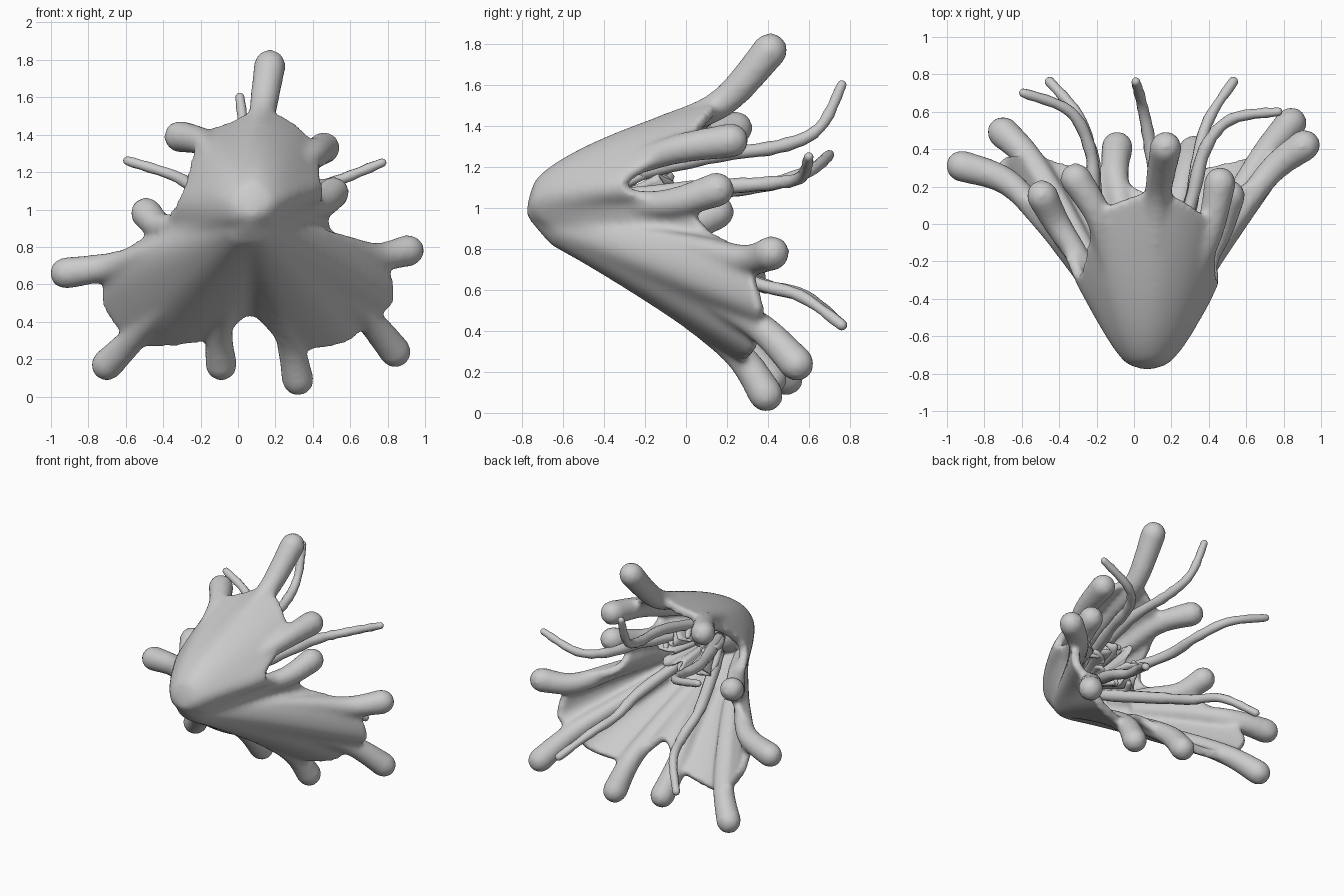
import bpy, bmesh, math, random
from mathutils import Vector as V

if "Cube" in bpy.data.objects:
    bpy.data.objects.remove(bpy.data.objects["Cube"])
random.seed(4)

APEX = V((0.07, -0.75, 0.97))
# rim of the bell: (finger base, finger tip, following notch)
ARMS = [
    ((0.13, 0.17, 1.51), (0.17, 0.41, 1.77), (0.30, 0.10, 1.43)),
    ((0.41, -0.03, 1.29), (0.46, 0.22, 1.33), (0.43, -0.30, 1.11)),
    ((0.45, -0.05, 1.03), (0.51, 0.15, 1.09), (0.50, 0.15, 0.86)),
    ((0.74, 0.29, 0.75), (0.91, 0.42, 0.78), (0.82, 0.37, 0.52)),
    ((0.69, 0.36, 0.42), (0.84, 0.54, 0.24), (0.56, 0.33, 0.30)),
    ((0.28, 0.26, 0.28), (0.32, 0.39, 0.09), (0.08, 0.16, 0.45)),
    ((-0.10, 0.26, 0.34), (-0.09, 0.41, 0.17), (-0.35, 0.31, 0.29)),
    ((-0.56, 0.35, 0.31), (-0.70, 0.49, 0.17), (-0.71, 0.34, 0.50)),
    ((-0.67, 0.22, 0.70), (-0.92, 0.31, 0.66), (-0.50, 0.11, 0.83)),
    ((-0.41, 0.00, 0.91), (-0.49, 0.15, 0.98), (-0.28, -0.27, 1.08)),
    ((-0.19, 0.04, 1.36), (-0.31, 0.24, 1.39), (-0.02, 0.14, 1.45)),
]


def catmull(p, n, closed=False):
    p = [V(q) for q in p]
    m = len(p)
    get = (lambda i: p[i % m]) if closed else (lambda i: p[max(0, min(m - 1, i))])
    out = []
    for i in range(m if closed else m - 1):
        a, b, c, d = (get(i + k) for k in (-1, 0, 1, 2))
        for s in range(n):
            t = s / n
            out.append(0.5 * (2 * b + (c - a) * t + (2 * a - 5 * b + 4 * c - d) * t * t
                              + (3 * b - a - 3 * c + d) * t ** 3))
    return out if closed else out + [p[-1]]


def ray(rim, t):
    """Point on the bell wall: domed on the upper side, trumpet-like below."""
    d = rim - APEX
    k = max(0.0, min(1.0, (rim.z - 0.75) / 0.4))
    s, y = t ** (1.08 - 0.23 * k), t ** (1.03 + 0.47 * k)
    nose = V((d.x, 0, d.z)).normalized() * min(1, t * 8) * (1 - t)
    return APEX + V((d.x * s + nose.x * 0.045, d.y * y, d.z * s + nose.z * 0.075))


def make(name, bm):
    bmesh.ops.recalc_face_normals(bm, faces=bm.faces)
    for f in bm.faces:
        f.smooth = True
    me = bpy.data.meshes.new(name)
    bm.to_mesh(me)
    bm.free()
    ob = bpy.data.objects.new(name, me)
    bpy.context.collection.objects.link(ob)
    return ob


def tube(bm, pts, r0, r1, seg=12, steps=6, wobble=0.0):
    """Swept tube with a rounded end."""
    path = catmull(pts, steps)
    n = len(path)
    rad = [r0 + (r1 - r0) * i / (n - 1) for i in range(n)]
    rad = [r * (1 + random.uniform(-wobble, wobble)) for r in rad]
    end = (path[-1] - path[-2]).normalized()
    tip, r = path[-1].copy(), rad[-1]
    for a in (0.5, 0.95, 1.3):
        path.append(tip + end * r * math.sin(a))
        rad.append(r * math.cos(a))
    rings = []
    u = None
    for i, p in enumerate(path):
        d = (path[min(i + 1, len(path) - 1)] - path[max(i - 1, 0)]).normalized()
        u = (d.orthogonal() if u is None else u - d * u.dot(d)).normalized()
        w = d.cross(u)
        rings.append([bm.verts.new(p + rad[i] * (u * math.cos(k * math.tau / seg) + w * math.sin(k * math.tau / seg)))
                      for k in range(seg)])
    for a, b in zip(rings, rings[1:]):
        for k in range(seg):
            bm.faces.new((a[k], a[(k + 1) % seg], b[(k + 1) % seg], b[k]))
    bm.faces.new(rings[0])
    bm.faces.new(rings[-1])


# webbed bell wall, rounder towards the nose
rim = catmull([p for a in ARMS for p in (a[0], a[2])], 5, True)
M = len(rim)
soft = [sum((rim[(i + k) % M] for k in range(-6, 7)), V()) / 13 for i in range(M)]
bm = bmesh.new()
top = bm.verts.new(APEX)
prev = None
for j in range(1, 25):
    t = j / 24
    ring = [bm.verts.new(ray(s.lerp(q, min(1, 0.15 + t)), t)) for q, s in zip(rim, soft)]
    for k in range(M):
        k2 = (k + 1) % M
        bm.faces.new((ring[k], ring[k2], prev[k2], prev[k]) if prev else (ring[k], ring[k2], top))
    prev = ring
bell = make("bell", bm)
sol = bell.modifiers.new("thickness", 'SOLIDIFY')
sol.thickness, sol.offset = 0.06, 0

# fingers, running back as ribs on the inside of the wall
bm = bmesh.new()
for base, tip, _ in ARMS:
    base, tip = V(base), V(tip)
    pts = []
    for t in (0.45, 0.75):
        p = ray(base, t)
        inward = V((0.07 - p.x, 0.25, 0.97 - p.z)).normalized()
        pts.append(p + inward * 0.03)
    tube(bm, pts + [base, tip], 0.045, 0.087, 16)
# solid filling of the blunt nose
g = bmesh.ops.create_icosphere(bm, subdivisions=3, radius=0.14)
bmesh.ops.translate(bm, verts=g["verts"], vec=(0.07, -0.56, 0.99))
fingers = make("fingers", bm)

# fuse wall and fingers into one soft skin
bpy.ops.object.select_all(action='DESELECT')
bpy.context.view_layer.objects.active = bell
bell.select_set(True)
bpy.ops.object.modifier_apply(modifier="thickness")
fingers.select_set(True)
bpy.ops.object.join()
rm = bell.modifiers.new("fuse", 'REMESH')
rm.mode, rm.voxel_size, rm.use_smooth_shade = 'VOXEL', 0.018, True
sm = bell.modifiers.new("soften", 'SMOOTH')
sm.factor, sm.iterations = 0.5, 10

# five long thin tentacles
TENTACLES = {
    "right": [(0.14, -0.4, 1.05), (0.30, 0.1, 1.10), (0.38, 0.40, 1.12), (0.52, 0.56, 1.15), (0.77, 0.60, 1.25)],
    "left": [(0.0, -0.4, 1.03), (-0.20, 0.1, 1.08), (-0.23, 0.38, 1.11), (-0.34, 0.60, 1.18), (-0.59, 0.70, 1.26)],
    "top": [(0.08, -0.4, 1.13), (0.12, 0.1, 1.25), (0.08, 0.45, 1.30), (0.04, 0.65, 1.39), (0.01, 0.76, 1.60)],
    "lower_left": [(0.0, -0.4, 0.92), (-0.19, 0.1, 0.74), (-0.22, 0.35, 0.63), (-0.30, 0.58, 0.57), (-0.45, 0.76, 0.43)],
    "lower_right": [(0.14, -0.4, 0.92), (0.30, 0.1, 0.74), (0.34, 0.35, 0.63), (0.40, 0.56, 0.57), (0.53, 0.76, 0.43)],
}
for name, pts in TENTACLES.items():
    bm = bmesh.new()
    tube(bm, pts, 0.042, 0.025, 10, 6, 0.1)
    make("tentacle_" + name, bm)

# ruffled mouth in the middle of the bell
bm = bmesh.new()
prev = None
N = 60
for j in range(9):
    t = j / 8
    ring = []
    for k in range(N):
        a = k * math.tau / N
        r = 0.08 + 0.10 * t * t + 0.05 * t * math.sin(7 * a) + 0.02 * t * math.sin(13 * a + 1)
        y = -0.45 + 0.35 * t + 0.04 * t * math.cos(9 * a)
        ring.append(bm.verts.new((0.07 + r * math.cos(a), y, 1.0 + 0.8 * r * math.sin(a))))
    if prev:
        for k in range(N):
            bm.faces.new((ring[k], ring[(k + 1) % N], prev[(k + 1) % N], prev[k]))
    prev = ring
mouth = make("ruffled_mouth", bm)
ms = mouth.modifiers.new("thickness", 'SOLIDIFY')
ms.thickness = 0.015

# a few curled filaments around the mouth
bm = bmesh.new()
for i in range(5):
    a = i * math.tau / 5 + 0.2
    d = V((math.cos(a), 0, math.sin(a) * 0.8))
    side = V((-d.z, 0, d.x)) * random.uniform(-0.3, 0.3)
    c = V((0.07, 0, 1.0))
    tube(bm, [c + d * 0.08 + V((0, -0.42, 0)), c + d * 0.17 + V((0, -0.28, 0)) + side * 0.3,
              c + d * 0.21 + V((0, -0.18, 0)), c + d * 0.17 + V((0, -0.10, 0)) - side * 0.3], 0.028, 0.02, 8, 5)
make("mouth_filaments", bm)
